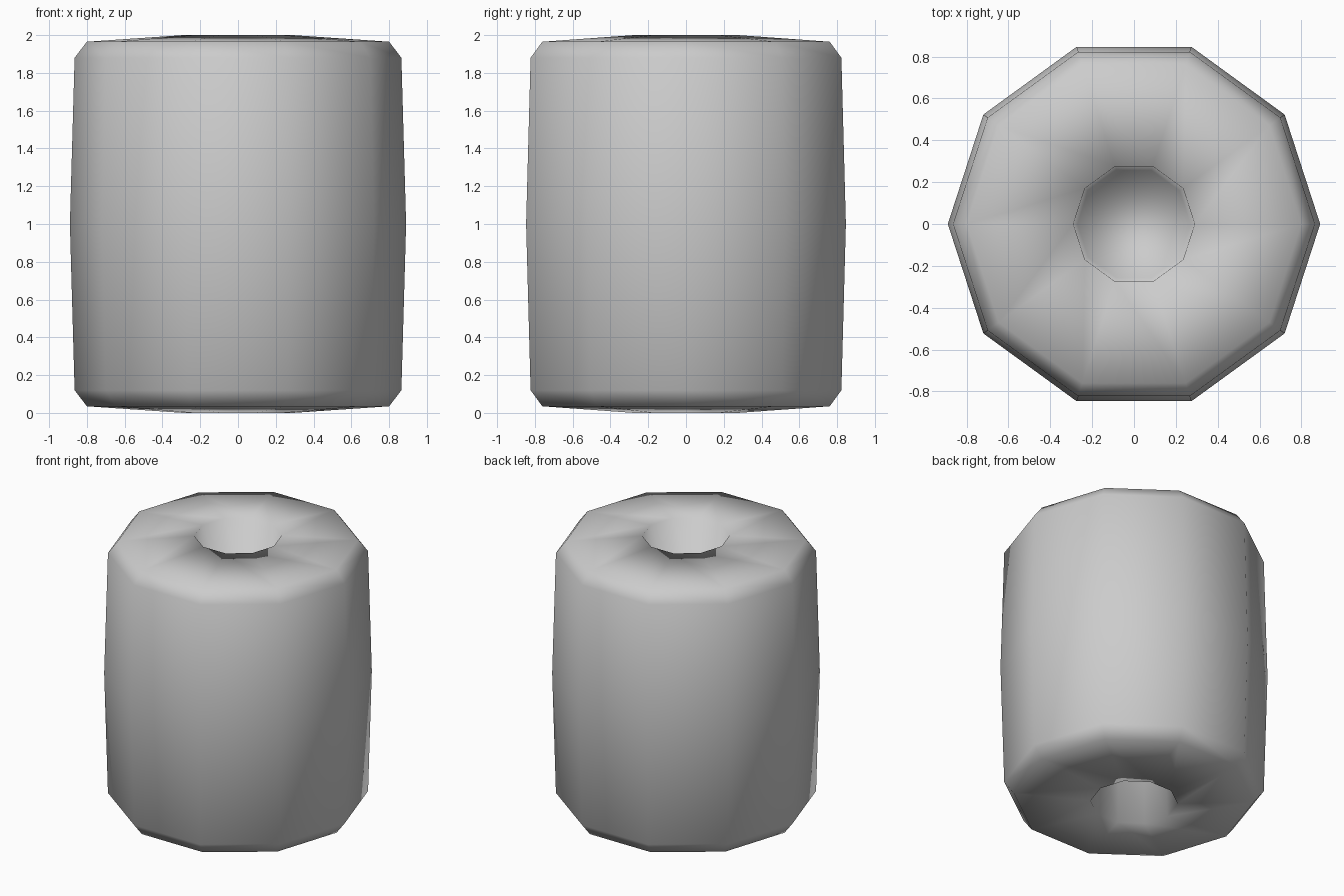
import bpy, bmesh, math

if "Cube" in bpy.data.objects:
    bpy.data.objects.remove(bpy.data.objects["Cube"])

SIDES = 10

# Barrel profile (radius, z): recess floor, rim, chamfer, belly, mirrored below
top_half = [(0.27, 1.5), (0.29, 2.0), (0.80, 1.965), (0.865, 1.88)]
profile = top_half + [(0.89, 1.0)] + [(r, 2.0 - z) for r, z in reversed(top_half)]

bm = bmesh.new()
rings = []
for r, z in profile:
    ring = []
    for i in range(SIDES):
        a = math.tau * i / SIDES
        ring.append(bm.verts.new((r * math.cos(a), r * math.sin(a), z)))
    rings.append(ring)

# Skin neighbouring rings, then close both recess floors
for upper, lower in zip(rings, rings[1:]):
    for i in range(SIDES):
        j = (i + 1) % SIDES
        bm.faces.new((upper[i], lower[i], lower[j], upper[j]))
bm.faces.new(rings[0])
bm.faces.new(list(reversed(rings[-1])))
bmesh.ops.recalc_face_normals(bm, faces=bm.faces)
for f in bm.faces:
    f.smooth = True

mesh = bpy.data.meshes.new("barrel_body")
bm.to_mesh(mesh)
bm.free()
body = bpy.data.objects.new("barrel_body", mesh)
bpy.context.collection.objects.link(body)
